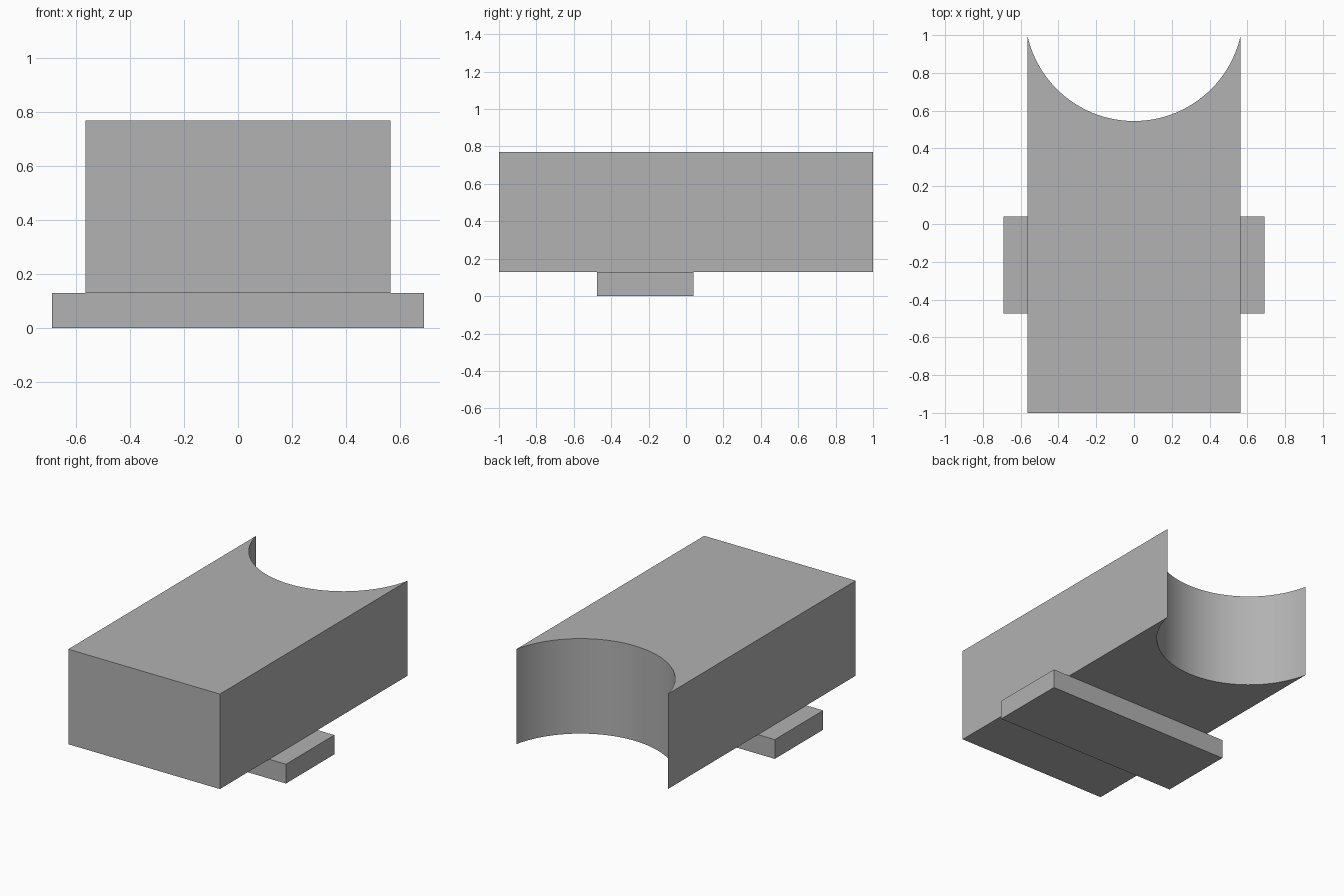
import bpy
import bmesh
import math

if "Cube" in bpy.data.objects:
    bpy.data.objects.remove(bpy.data.objects["Cube"], do_unlink=True)

# One plain grey for the whole model
grey = bpy.data.materials.new("plain_grey")
grey.use_nodes = True
colour = (0.445, 0.445, 0.445, 1)
grey.diffuse_color = colour
grey.node_tree.nodes["Principled BSDF"].inputs["Base Color"].default_value = colour


def extrude_outline(name, outline, bottom, top):
    """Raise a counter-clockwise outline into a closed solid."""
    bm = bmesh.new()
    base = bm.faces.new([bm.verts.new((x, y, bottom)) for x, y in outline])
    raised = bmesh.ops.extrude_face_region(bm, geom=[base], use_keep_orig=True)
    verts = [v for v in raised["geom"] if isinstance(v, bmesh.types.BMVert)]
    bmesh.ops.translate(bm, verts=verts, vec=(0, 0, top - bottom))
    bmesh.ops.recalc_face_normals(bm, faces=bm.faces)
    mesh = bpy.data.meshes.new(name)
    bm.to_mesh(mesh)
    bm.free()
    mesh.materials.append(grey)
    obj = bpy.data.objects.new(name, mesh)
    bpy.context.collection.objects.link(obj)
    bpy.ops.object.select_all(action="DESELECT")
    obj.select_set(True)
    bpy.context.view_layer.objects.active = obj
    bpy.ops.object.shade_smooth_by_angle(angle=math.radians(30))
    return obj


# Main block with a round hollow in its back end
half, depth, steps = 0.565, 0.455, 48
radius = (half ** 2 + depth ** 2) / (2 * depth)
centre = 1 - depth + radius
sweep = math.asin(half / radius)
hollow = []
for i in range(steps + 1):
    a = sweep * (1 - 2 * i / steps)
    hollow.append((radius * math.sin(a), centre - radius * math.cos(a)))
extrude_outline("main_block", [(-half, -1), (half, -1)] + hollow, 0.13, 0.77)

# Flat crossbar underneath, sticking out at both sides
extrude_outline("base_crossbar",
                [(-0.69, -0.475), (0.69, -0.475), (0.69, 0.04), (-0.69, 0.04)],
                0, 0.13)
